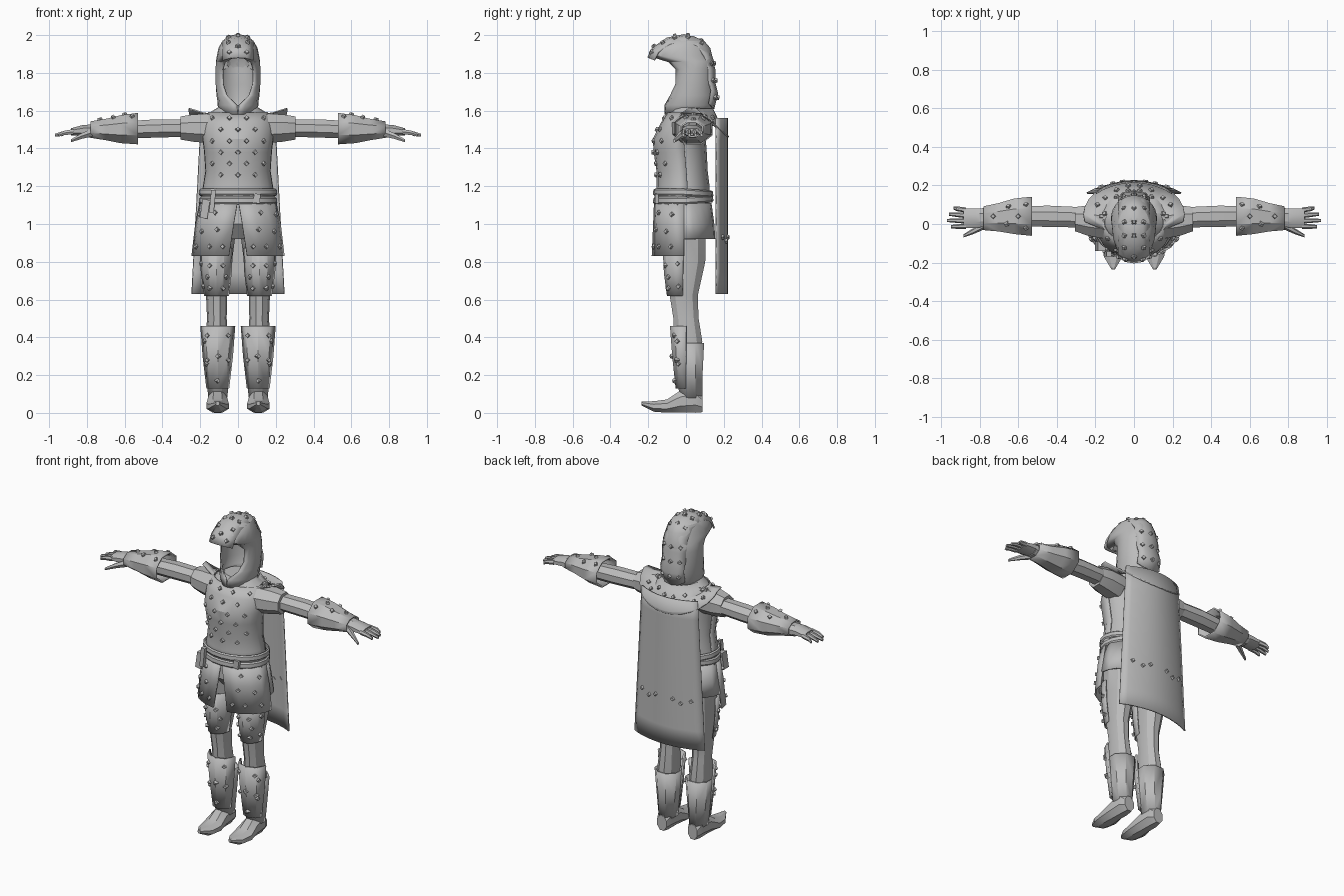
import bpy, bmesh
from math import sin, cos, pi
from mathutils import Vector, Matrix
from mathutils.bvhtree import BVHTree

if "Cube" in bpy.data.objects:
    bpy.data.objects.remove(bpy.data.objects["Cube"])

grey = bpy.data.materials.new("plain grey")
grey.use_nodes = True
grey.diffuse_color = (0.5, 0.5, 0.5, 1)
grey.node_tree.nodes["Principled BSDF"].inputs["Base Color"].default_value = (0.5, 0.5, 0.5, 1)


def finish(name, bm, thick=0, mirror=True, angle=0.5):
    bmesh.ops.recalc_face_normals(bm, faces=bm.faces)
    me = bpy.data.meshes.new(name)
    bm.to_mesh(me)
    bm.free()
    me.materials.append(grey)
    me.shade_smooth()
    me.set_sharp_from_angle(angle=angle)
    ob = bpy.data.objects.new(name, me)
    bpy.context.collection.objects.link(ob)
    if mirror:
        ob.modifiers.new("mirror", "MIRROR").merge_threshold = 0.002
    if thick:
        m = ob.modifiers.new("thickness", "SOLIDIFY")
        m.thickness, m.offset = thick, 0
    return ob


def grid_faces(bm, rings, wrap=False):
    for a, b in zip(rings, rings[1:]):
        for i in range(len(a) - (not wrap)):
            j = (i + 1) % len(a)
            bm.faces.new((a[i], a[j], b[j], b[i]))


def shell(name, rows, n=8, start=0.0, end=pi, axis="Z", thick=0, cap=False, mirror=True):
    """Loft elliptical rows (along, centre, centre, radius, radius, start, tilt)."""
    wrap = end - start > 6.2
    bm = bmesh.new()
    rings = []
    for s, u, v, ru, rv, *more in rows:
        first = more[0] if more else start
        tilt = more[1] if len(more) > 1 else 0
        ring = []
        for i in range(n if wrap else n + 1):
            a = first + (end - first) * i / n
            if axis == "Z":
                p = (u + ru * sin(a), v - rv * cos(a), s + tilt * min(0, cos(a)))
            elif axis == "X":
                p = (s, u + ru * sin(a), v + rv * cos(a))
            else:
                p = (u + ru * sin(a), s, v + rv * cos(a))
            ring.append(bm.verts.new(p))
        rings.append(ring)
    grid_faces(bm, rings, wrap)
    if cap:
        bm.faces.new(rings[0])
        bm.faces.new(rings[-1])
    return finish(name, bm, thick, mirror)


def tube(name, rows, axis="Z", n=8):
    return shell(name, rows, n, pi / n, pi / n + 2 * pi, axis, cap=True)


def box(name, pos, size, tilt=0):
    bm = bmesh.new()
    m = Matrix.Translation(pos) @ Matrix.Rotation(tilt, 4, "Y") @ Matrix.Diagonal((*size, 1))
    bmesh.ops.create_cube(bm, size=1, matrix=m)
    return finish(name, bm, mirror=False)


def studs(name, target, direction, points):
    """Set diamond studs where rays meet the target's surface."""
    tree = BVHTree.FromObject(target, bpy.context.evaluated_depsgraph_get())
    d = Vector(direction)
    bm = bmesh.new()
    for p in points:
        hit, normal, _, _ = tree.ray_cast(Vector(p) - d * 2, d)
        if hit:
            if normal.dot(d) > 0:
                normal = -normal
            m = Matrix.Translation(hit) @ normal.to_track_quat("Z", "Y").to_matrix().to_4x4()
            bmesh.ops.create_cone(bm, cap_ends=True, segments=4, radius1=0.017,
                                  radius2=0.011, depth=0.022, matrix=m)
    finish(name, bm)


FRONT, BACK, DOWN, SIDE = (0, 1, 0), (0, -1, 0), (0, 0, -1), (-1, 0, 0)

# Hood, hollow with an open face
shell("hood", [
    (1.58, 0, .01, .085, .12), (1.63, 0, .015, .105, .125, .05), (1.68, 0, .025, .11, .125, .55),
    (1.74, 0, .03, .115, .115, .75), (1.82, 0, .03, .115, .115, .77), (1.86, 0, .015, .113, .13, .6),
    (1.89, 0, -.03, .108, .165, .03), (1.93, 0, -.025, .1, .15), (1.965, 0, -.015, .08, .11),
    (1.99, 0, -.01, .04, .05), (1.993, 0, -.01, .003, .003)], n=10, thick=.008)
path = [(-.2, 1.88), (-.175, 1.93), (-.1, 1.982), (-.01, 2.0), (.07, 1.975), (.125, 1.91),
        (.15, 1.82), (.15, 1.75), (.165, 1.69), (.145, 1.61)]
bm = bmesh.new()
rings = []
for y, z in path:
    out = Vector((0, y + .01, z - 1.8)).normalized()
    rings.append([bm.verts.new(Vector((x, y, z)) - out * drop)
                  for x, drop in ((0, 0), (.045, .008), (.08, .035))])
grid_faces(bm, rings)
band = finish("hood_band", bm, thick=.01)
studs("hood_front_studs", band, FRONT, [(0, 0, 1.94), (.045, 0, 1.91), (.05, 0, 1.96)])
studs("hood_top_studs", band, DOWN, [(x, y, 2) for y in (-.06, .01, .08) for x in (0, .05)])
studs("hood_back_studs", band, BACK, [(x, 0, z) for z in (1.67, 1.76, 1.85) for x in (0, .055)])

# Torso and raised front of the vest
torso_rows = [(1.1, 0, -.015, .195, .14), (1.2, 0, -.01, .178, .135), (1.28, 0, -.015, .165, .13),
              (1.38, 0, -.025, .172, .135), (1.45, 0, -.03, .18, .135), (1.53, 0, -.01, .185, .115),
              (1.59, 0, .01, .15, .1), (1.63, 0, .01, .085, .08)]
shell("torso", torso_rows, cap=True)
vest = shell("vest_front", [(s, u, v, a + .006, b + .008) for s, u, v, a, b in torso_rows[:-1]],
             n=5, end=1.7, thick=.006)
studs("vest_studs", vest, FRONT, [((k % 2) * .045 + c * .09, 0, 1.26 + k * .06)
                                  for k in range(6) for c in range(2)])

# Belts with pouch, knife and buckle
for label, z, tilt in (("upper", 1.15, .01), ("lower", 1.105, -.01)):
    shell(label + "_belt", [(z + h, 0, -.015, .198 + g, .15 + g, 0, tilt)
                            for h, g in ((0, .004), (.008, .01), (.03, .008), (.037, 0))], n=10)
box("belt_pouch", (-.175, -.115, 1.08), (.04, .05, .1), .15)
box("belt_knife", (-.135, -.155, 1.12), (.025, .025, .12), .1)
box("belt_buckle", (.1, -.155, 1.135), (.035, .02, .05), .1)

# Pelvis and split skirt
shell("pelvis", [(1.12, 0, -.01, .18, .12), (1.0, 0, -.01, .18, .125), (.92, 0, 0, .1, .07)], cap=True)
skirt = shell("skirt_front_panel", [(1.11, 0, -.015, .2, .15, .02), (1.0, 0, -.015, .222, .155, .1),
                                    (.83, 0, -.015, .242, .165, .2)], n=4, end=1.6, thick=.01)
shell("skirt_back_panel", [(1.11, 0, -.015, .198, .145), (1.0, 0, -.01, .216, .155),
                           (.92, 0, -.01, .23, .16)], n=5, start=1.55, thick=.01)
studs("skirt_studs", skirt, FRONT, [(.12, 0, 1.06), (.2, 0, 1.05), (.11, 0, .97), (.19, 0, .96),
                                    (.08, 0, .88), (.15, 0, .88), (.22, 0, .88)])

# Legs, thigh guards, greaves and boots
tube("leg", [(.97, .1, 0, .09, .11), (.8, .112, .002, .08, .105), (.62, .113, -.012, .056, .078),
             (.5, .112, 0, .052, .07), (.38, .112, .01, .06, .08), (.1, .108, .02, .04, .055)], n=10)
thigh = shell("thigh_guard", [(.88, .115, -.005, .085, .115), (.74, .115, -.008, .078, .105),
                              (.62, .113, -.012, .062, .085)], n=6, start=-1.5, end=1.5, thick=.008)
greave = shell("greave", [(.46, .107, 0, .088, .08), (.3, .107, 0, .076, .068),
                          (.13, .107, 0, .056, .05)], n=4, start=-1.57, end=1.57, thick=.01)
shell("boot_shaft", [(.37, .107, .02, .08, .078), (.22, .107, .022, .066, .068), (.08, .107, .025, .05, .062)],
      n=8, start=pi / 8, end=pi / 8 + 2 * pi, thick=.008)
tube("boot_foot", [(.088, .108, .05, .035, .05), (.05, .108, .07, .052, .075), (-.03, .108, .06, .054, .063),
                   (-.1, .108, .036, .064, .038), (-.17, .108, .034, .052, .03), (-.235, .108, .05, .01, .012)], "Y")
studs("thigh_studs", thigh, FRONT, [(.11 + dx, 0, z) for z in (.66, .72, .78)
                                    for dx in ((-.045, .05) if z == .72 else (-.03, .04))])
studs("greave_studs", greave, FRONT, [(.107 + dx, 0, z + abs(dx) * 2) for z in (.17, .3)
                                      for dx in (-.055, 0, .055)])
for guard in (thigh, greave):
    z = .73 if guard == thigh else .32
    studs("outer_studs", guard, SIDE, [(.2, -.04, z - .06), (.2, -.045, z + .06)])

# Sleeves, arms and bracers
tube("sleeve", [(.14, .005, 1.505, .09, .085), (.24, .018, 1.508, .085, .078), (.305, .025, 1.508, .068, .066)], "X")
tube("arm", [(.28, .035, 1.508, .057, .05), (.45, .04, 1.505, .06, .052), (.56, .04, 1.5, .055, .05),
             (.8, .035, 1.492, .05, .036)], "X")
bracer = shell("bracer", [(.53, .04, 1.505, .105, .085), (.62, .04, 1.502, .095, .075), (.7, .035, 1.5, .075, .056),
                          (.78, .03, 1.5, .062, .042)], n=8, start=pi / 8, end=pi / 8 + 2 * pi, axis="X", thick=.01)
studs("bracer_studs", bracer, DOWN, [(.56, .1, 1.6), (.6, .04, 1.6), (.56, -.02, 1.6), (.65, .09, 1.6),
                                     (.66, .0, 1.6), (.73, .04, 1.6)])

# Hands
tube("palm", [(.76, .035, 1.495, .05, .034), (.82, .03, 1.495, .055, .032), (.885, .03, 1.488, .056, .02)], "X")
for i, finger in enumerate(("index", "middle", "ring", "little")):
    y, reach = -.012 + i * .028, (.95, .97, .96, .935)[i]
    tube(finger + "_finger", [(.87, y, 1.489, .014, .016), (.92, y * 1.1, 1.482, .012, .013),
                              (reach, y * 1.15, 1.47, .008, .009)], "X", 6)
tube("thumb", [(.77, .0, 1.485, .025, .025), (.83, -.035, 1.465, .016, .017), (.885, -.062, 1.44, .008, .009)], "X", 6)

# Shoulder mantle and cape
mantle = shell("mantle", [(1.61, 0, .03, .105, .11, 1.0), (1.575, 0, .03, .16, .145, 1.1, .04),
                          (1.61, 0, .05, .262, .175, 1.35, .15)], n=8, thick=.008)
studs("mantle_studs", mantle, BACK, [(x, 0, 1.5 + x * .25 + k * .04) for k in range(2)
                                     for x in (.03, .09, .15)])
studs("mantle_top_studs", mantle, DOWN, [(.19, .1, 1.7), (.17, .04, 1.7)])
bm = bmesh.new()
rings = []
for i in range(9):
    z = 1.56 - i * .93 / 8
    width = .195 + i * .05 / 8
    rings.append([bm.verts.new((width * t / 6, .16 + .058 * cos(t / 6 * pi / 2) ** .8, z)) for t in range(7)])
grid_faces(bm, rings)
cape = finish("cape", bm, thick=.008)
studs("cape_studs", cape, BACK, [(.06, 0, .93), (.11, 0, .91), (.17, 0, .93)])
